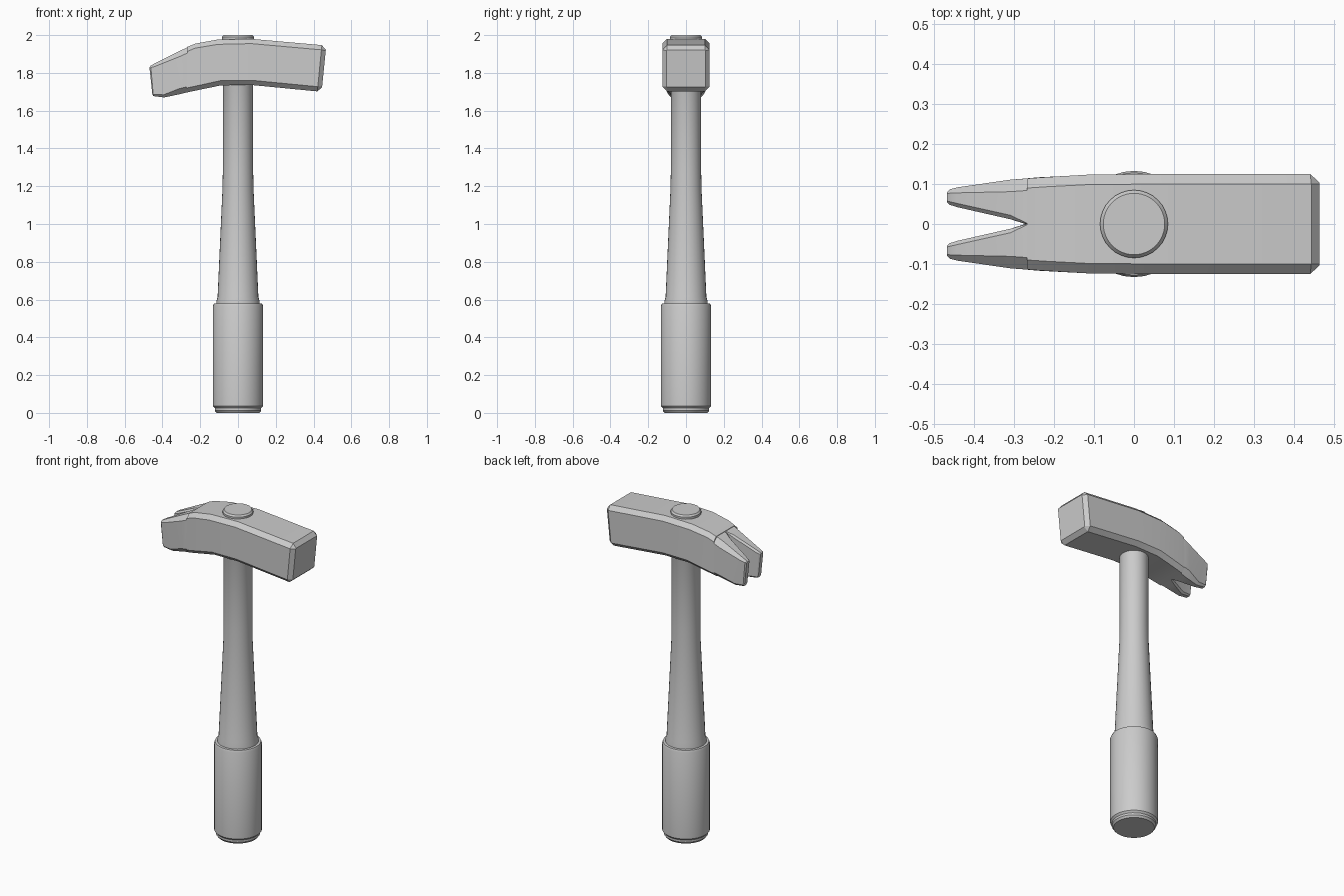
import bpy, bmesh
from math import cos, sin, pi

if "Cube" in bpy.data.objects:
    bpy.data.objects.remove(bpy.data.objects["Cube"])


def make_object(name, bm, smooth_angle):
    bmesh.ops.recalc_face_normals(bm, faces=bm.faces)
    mesh = bpy.data.meshes.new(name)
    bm.to_mesh(mesh)
    bm.free()
    obj = bpy.data.objects.new(name, mesh)
    bpy.context.collection.objects.link(obj)
    bpy.ops.object.select_all(action='DESELECT')
    bpy.context.view_layer.objects.active = obj
    obj.select_set(True)
    bpy.ops.object.shade_smooth_by_angle(angle=smooth_angle)
    return obj


def loft(name, rings, smooth_angle=0.4):
    """Skin a list of equal-length point rings and cap both ends."""
    bm = bmesh.new()
    loops = [[bm.verts.new(p) for p in ring] for ring in rings]
    n = len(loops[0])
    for a, b in zip(loops, loops[1:]):
        for i in range(n):
            j = (i + 1) % n
            bm.faces.new((a[i], a[j], b[j], b[i]))
    bm.faces.new(loops[0])
    bm.faces.new(loops[-1])
    return make_object(name, bm, smooth_angle)


def lathe(name, profile, sides=32):
    return loft(name, [[(r * cos(2 * pi * i / sides), r * sin(2 * pi * i / sides), z)
                        for i in range(sides)] for r, z in profile], 0.5)


def section(xb, zb, xt, zt, y0, y1, c_in, c_out):
    """Chamfered cross-section between a bottom and a top point."""
    h = zt - zb

    def pt(y, d):
        t = d / h
        return (xb + (xt - xb) * t, y, zb + h * t)
    return [pt(y0 + c_in, 0), pt(y1 - c_out, 0), pt(y1, c_out), pt(y1, h - c_out),
            pt(y1 - c_out, h), pt(y0 + c_in, h), pt(y0, h - c_in), pt(y0, c_in)]


# Handle shaft, running through the head and showing as a cap on top
lathe("handle_shaft", [(0.115, 0.56), (0.115, 0.59), (0.108, 0.615), (0.082, 1.19),
                       (0.08, 1.3), (0.08, 1.95), (0.085, 1.96), (0.085, 1.99), (0.077, 2.0)])

# Grip sleeve with a stepped, rounded butt
lathe("grip", [(0.114, 0), (0.123, 0.012), (0.123, 0.025), (0.133, 0.036),
               (0.133, 0.566), (0.128, 0.578), (0.108, 0.58)])

# Head body: bottom x, z, top x, z, half width, chamfer
body = [(0.423, 1.727, 0.465, 1.922, 0.104, 0.004),
        (0.42, 1.702, 0.444, 1.947, 0.125, 0.025),
        (0.07, 1.736, 0.07, 1.98, 0.125, 0.025),
        (-0.09, 1.734, -0.11, 1.976, 0.124, 0.025),
        (-0.24, 1.703, -0.225, 1.955, 0.117, 0.024),
        (-0.272, 1.696, -0.268, 1.938, 0.114, 0.024)]
# Pull the striking face corners onto the slanted end plane
body[0] = (0.445, 1.724, 0.465, 1.922, 0.104, 0.004)
loft("head", [section(xb, zb, xt, zt, -w, w, c, c) for xb, zb, xt, zt, w, c in body])

# Pair of claws, tapering away from the V notch
claw_rings = [(-0.24, 1.703, -0.24, 1.94, 0.0, 0.114, 0.002, 0.03),
              (-0.272, 1.696, -0.268, 1.935, 0.0, 0.114, 0.002, 0.03),
              (-0.31, 1.687, -0.31, 1.916, 0.012, 0.111, 0.01, 0.03),
              (-0.39, 1.67, -0.445, 1.848, 0.042, 0.092, 0.01, 0.014),
              (-0.448, 1.677, -0.462, 1.838, 0.048, 0.087, 0.008, 0.01),
              (-0.454, 1.69, -0.469, 1.83, 0.054, 0.08, 0.004, 0.004)]
for side, name in ((1, "claw_back"), (-1, "claw_front")):
    loft(name, [[(x, side * y, z) for x, y, z in section(*ring)] for ring in claw_rings], 0.5)
